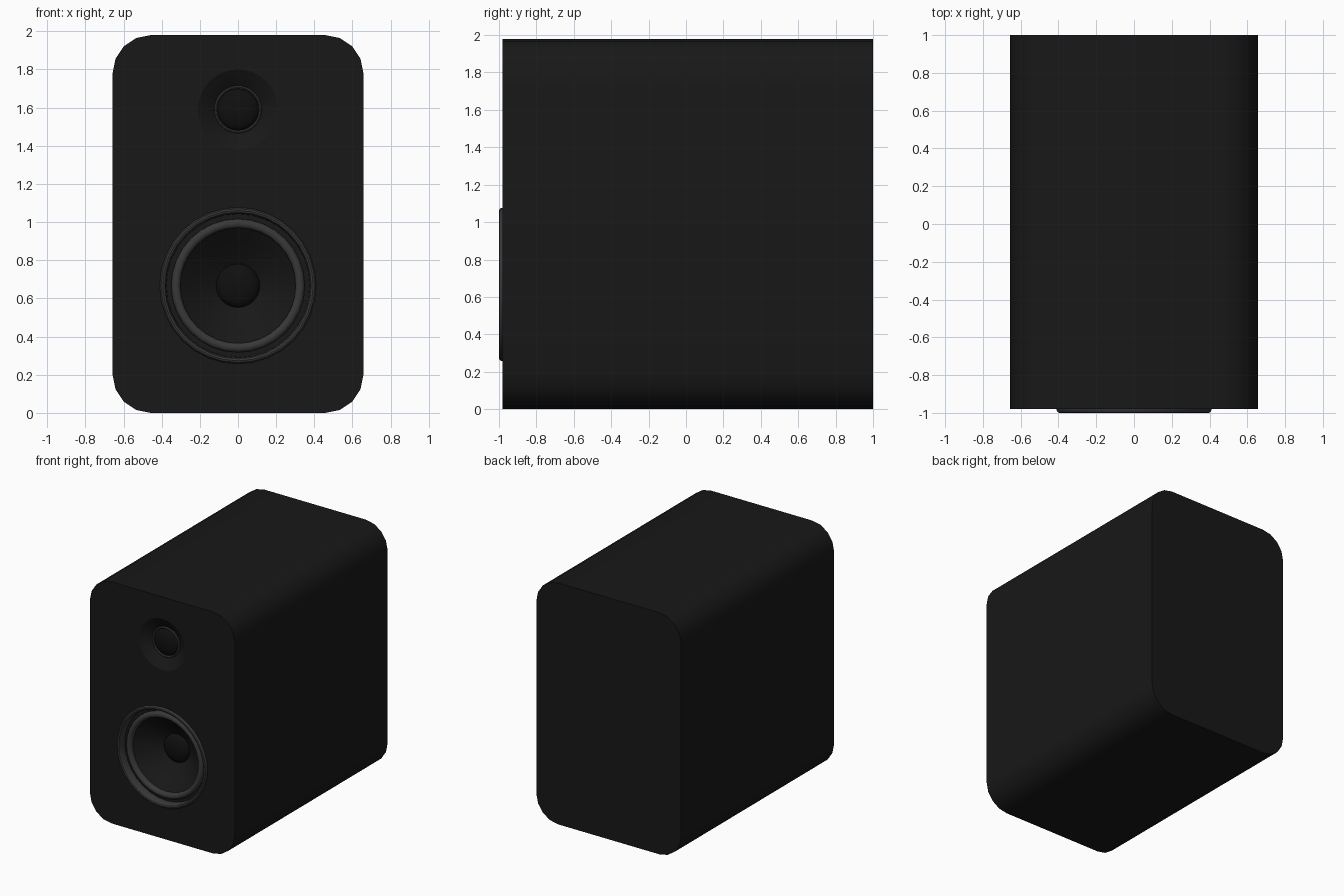
import bpy, bmesh
from math import cos, sin, pi, radians

if "Cube" in bpy.data.objects:
    bpy.data.objects.remove(bpy.data.objects["Cube"])

SEG = 32
W, H, R = 0.657, 1.98, 0.2          # half width, height, corner radius
FRONT, BACK = -0.98, 1.0
WOOFER_Z, TWEETER_Z = 0.667, 1.59


def material(name, v):
    m = bpy.data.materials.new(name)
    m.diffuse_color = (v, v, v, 1)
    m.use_nodes = True
    m.node_tree.nodes["Principled BSDF"].inputs["Base Color"].default_value = m.diffuse_color
    return m


BLACK = material("cabinet_black", 0.009)
GREY = material("rubber_grey", 0.04)
DARK = material("dome_black", 0.005)


def finish(bm, name, mat):
    me = bpy.data.meshes.new(name)
    bm.to_mesh(me)
    bm.free()
    ob = bpy.data.objects.new(name, me)
    bpy.context.collection.objects.link(ob)
    me.materials.append(mat)
    bpy.ops.object.select_all(action='DESELECT')
    ob.select_set(True)
    bpy.context.view_layer.objects.active = ob
    bpy.ops.object.shade_smooth_by_angle(angle=radians(35))
    return ob


def circle(bm, r, y, cz):
    return [bm.verts.new((r * cos(2 * pi * k / SEG), y, cz + r * sin(2 * pi * k / SEG)))
            for k in range(SEG)]


def revolve(name, profile, cz, mat):
    """Spin (radius, y) points, listed outside to inside, about a front-back axis."""
    bm = bmesh.new()
    rows = [[bm.verts.new((0, y, cz))] * SEG if r == 0 else circle(bm, r, y, cz)
            for r, y in profile]
    for a, b in zip(rows, rows[1:]):
        for j in range(SEG):
            k = (j + 1) % SEG
            bm.faces.new([a[j], a[k], b[j]] if b[0] is b[1] else [a[j], a[k], b[k], b[j]])
    return finish(bm, name, mat)


def dome(r, base, height, steps=6):
    return [(r * cos(pi / 2 * i / steps) if i < steps else 0,
             base - height * sin(pi / 2 * i / steps)) for i in range(steps + 1)]


# Cabinet: rounded box with two round openings in the front
bm = bmesh.new()
outline = []
for q, (sx, sz) in enumerate([(1, 1), (-1, 1), (-1, -1), (1, -1)]):
    for i in range(5):
        a = pi / 2 * (q + i / 4)
        outline.append((sx * (W - R) + R * cos(a), H / 2 + sz * (H / 2 - R) + R * sin(a)))
front = [bm.verts.new((x, FRONT, z)) for x, z in outline]
back = [bm.verts.new((x, BACK, z)) for x, z in outline]
n = len(outline)
for i in range(n):
    k = (i + 1) % n
    bm.faces.new([front[i], back[i], back[k], front[k]])
bm.faces.new(back)
loops = [front, circle(bm, 0.39, FRONT, WOOFER_Z), circle(bm, 0.21, FRONT, TWEETER_Z)]
edges = []
for loop in loops:
    for a, b in zip(loop, loop[1:] + loop[:1]):
        edges.append(bm.edges.get((a, b)) or bm.edges.new((a, b)))
bmesh.ops.triangle_fill(bm, edges=edges, use_beauty=True, use_dissolve=False, normal=(0, -1, 0))
bmesh.ops.recalc_face_normals(bm, faces=bm.faces)
finish(bm, "cabinet", BLACK)

# Woofer: trim ring, recessed surround, cone and dust cap
revolve("woofer_trim_ring", [(0.41, FRONT), (0.409, -0.988), (0.403, -0.997), (0.394, -1.0),
                             (0.384, -0.996), (0.378, -0.985), (0.376, -0.93)], WOOFER_Z, GREY)
revolve("woofer_gap", [(0.376, -0.93), (0.35, -0.93)], WOOFER_Z, BLACK)
revolve("woofer_surround", [(0.35, -0.93)] +
        [(0.326 + 0.024 * cos(pi * i / 8), -0.94 - 0.022 * sin(pi * i / 8)) for i in range(9)] +
        [(0.302, -0.925)], WOOFER_Z, GREY)
revolve("woofer_cone", [(0.302, -0.925), (0.24, -0.875), (0.175, -0.825), (0.113, -0.785)],
        WOOFER_Z, BLACK)
revolve("woofer_dust_cap", dome(0.115, -0.785, 0.05), WOOFER_Z, DARK)

# Tweeter: shallow waveguide, thin ring and dome
revolve("tweeter_waveguide", [(0.21, FRONT), (0.18, -0.963), (0.15, -0.945), (0.124, -0.925)],
        TWEETER_Z, BLACK)
revolve("tweeter_ring", [(0.125, -0.925), (0.124, -0.935), (0.117, -0.94), (0.11, -0.935),
                         (0.109, -0.92)], TWEETER_Z, GREY)
revolve("tweeter_dome", dome(0.11, -0.92, 0.04), TWEETER_Z, DARK)
